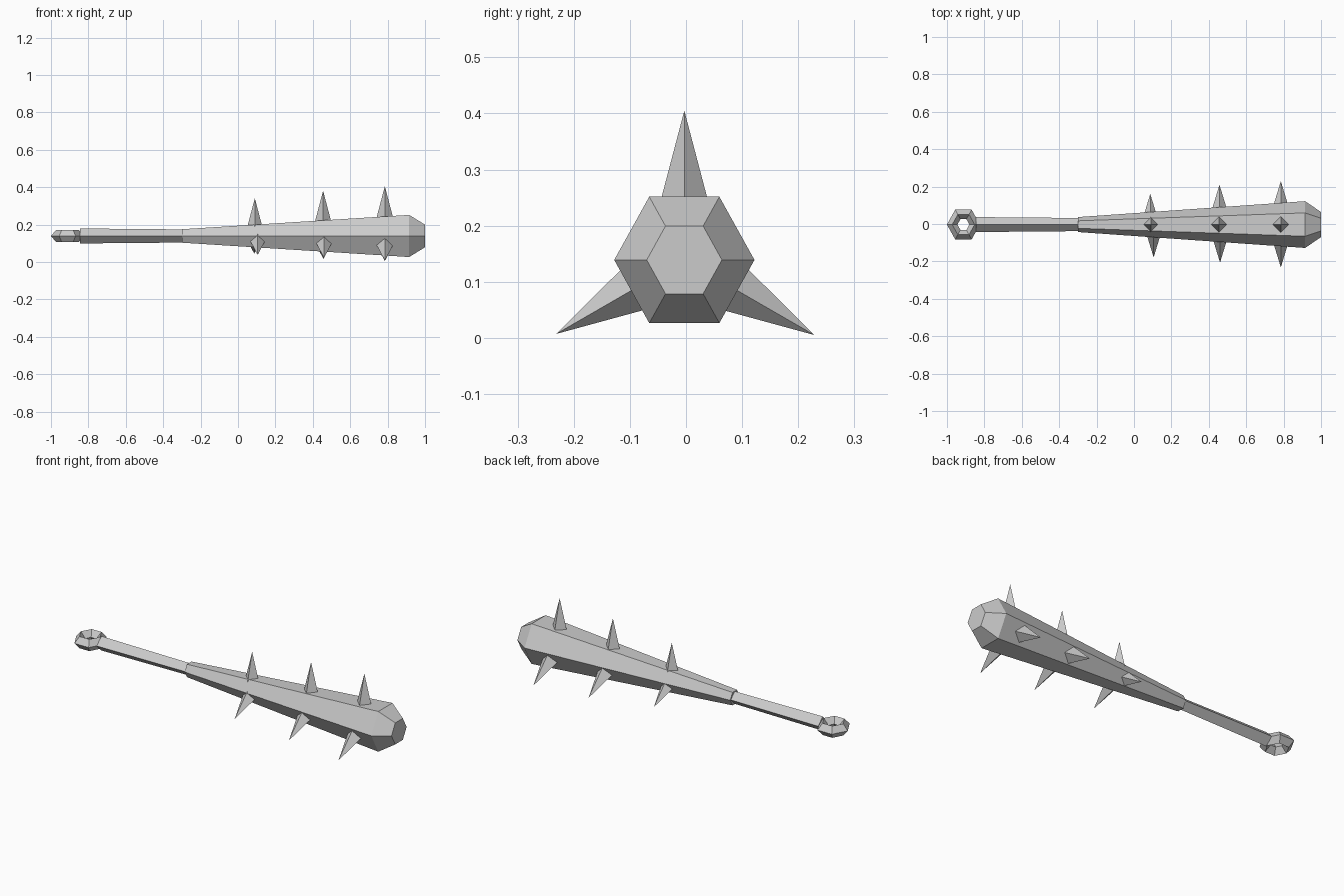
import bpy, bmesh
from math import sin, cos, tau, radians
from mathutils import Vector

if "Cube" in bpy.data.objects:
    bpy.data.objects.remove(bpy.data.objects["Cube"])

AXIS = Vector((0, -0.003, 0.139))   # centre line of the club

grey = bpy.data.materials.new("plain_grey")
grey.use_nodes = True
colour = (0.6, 0.6, 0.6, 1)
grey.diffuse_color = colour
grey.node_tree.nodes["Principled BSDF"].inputs["Base Color"].default_value = colour


def finish(name, bm):
    bmesh.ops.recalc_face_normals(bm, faces=bm.faces)
    mesh = bpy.data.meshes.new(name)
    bm.to_mesh(mesh)
    bm.free()
    mesh.materials.append(grey)
    obj = bpy.data.objects.new(name, mesh)
    bpy.context.collection.objects.link(obj)
    return obj


def bridge(bm, a, b):
    for i in range(len(a)):
        j = (i + 1) % len(a)
        bm.faces.new((a[i], a[j], b[j], b[i]))


def shaft(name, sides, profile, stretch=1.0):
    """Capped prism along x; profile lists (x, radius)."""
    bm = bmesh.new()
    rings = []
    for x, r in profile:
        angles = [tau * i / sides for i in range(sides)]
        rings.append([bm.verts.new(AXIS + Vector((x, r * cos(a), r * stretch * sin(a))))
                      for a in angles])
    for a, b in zip(rings, rings[1:]):
        bridge(bm, a, b)
    bm.faces.new(rings[0])
    bm.faces.new(rings[-1])
    return finish(name, bm)


def ring(name, x, major, minor, height, sides=6):
    """Flat-lying ring with a diamond section."""
    bm = bmesh.new()
    loops = []
    for dr, dz in ((minor, 0), (0, height), (-minor, 0), (0, -height)):
        r = major + dr
        loops.append([bm.verts.new(AXIS + Vector((x + r * cos(tau * i / sides),
                                                  r * 1.04 * sin(tau * i / sides), dz)))
                      for i in range(sides)])
    for i in range(4):
        bridge(bm, loops[i], loops[(i + 1) % 4])
    return finish(name, bm)


def spike(name, x, angle, reach, length=0.19, half=0.05):
    """Four-sided point standing out from the centre line."""
    out = Vector((0, cos(angle), sin(angle)))
    side = Vector((0, -sin(angle), cos(angle)))
    along = Vector((1, 0, 0))
    centre = AXIS + Vector((x, 0, 0))
    bm = bmesh.new()
    root = centre + out * (reach - length)
    base = [bm.verts.new(root + d * half) for d in (along, side, -along, -side)]
    tip = bm.verts.new(centre + out * reach)
    for i in range(4):
        bm.faces.new((base[i], base[(i + 1) % 4], tip))
    bm.faces.new(base)
    return finish(name, bm)


# Main parts
shaft("club_head", 6, [(-0.3, 0.04), (0.915, 0.125), (1.0, 0.067)], 1.04)
shaft("handle", 4, [(-0.845, 0.04), (-0.28, 0.035)])
ring("pommel_ring", -0.912, 0.06, 0.028, 0.033)

# Three rows of spikes: direction, then (x, reach) along the head
rows = {
    "top": (90, [(0.09, 0.202), (0.455, 0.242), (0.785, 0.266)]),
    "front": (210, [(0.105, 0.203), (0.46, 0.235), (0.785, 0.264)]),
    "back": (330, [(0.087, 0.189), (0.457, 0.246), (0.785, 0.268)]),
}
for row, (angle, points) in rows.items():
    for place, (x, reach) in zip(("inner", "middle", "outer"), points):
        spike(f"{row}_{place}_spike", x, radians(angle), reach)
